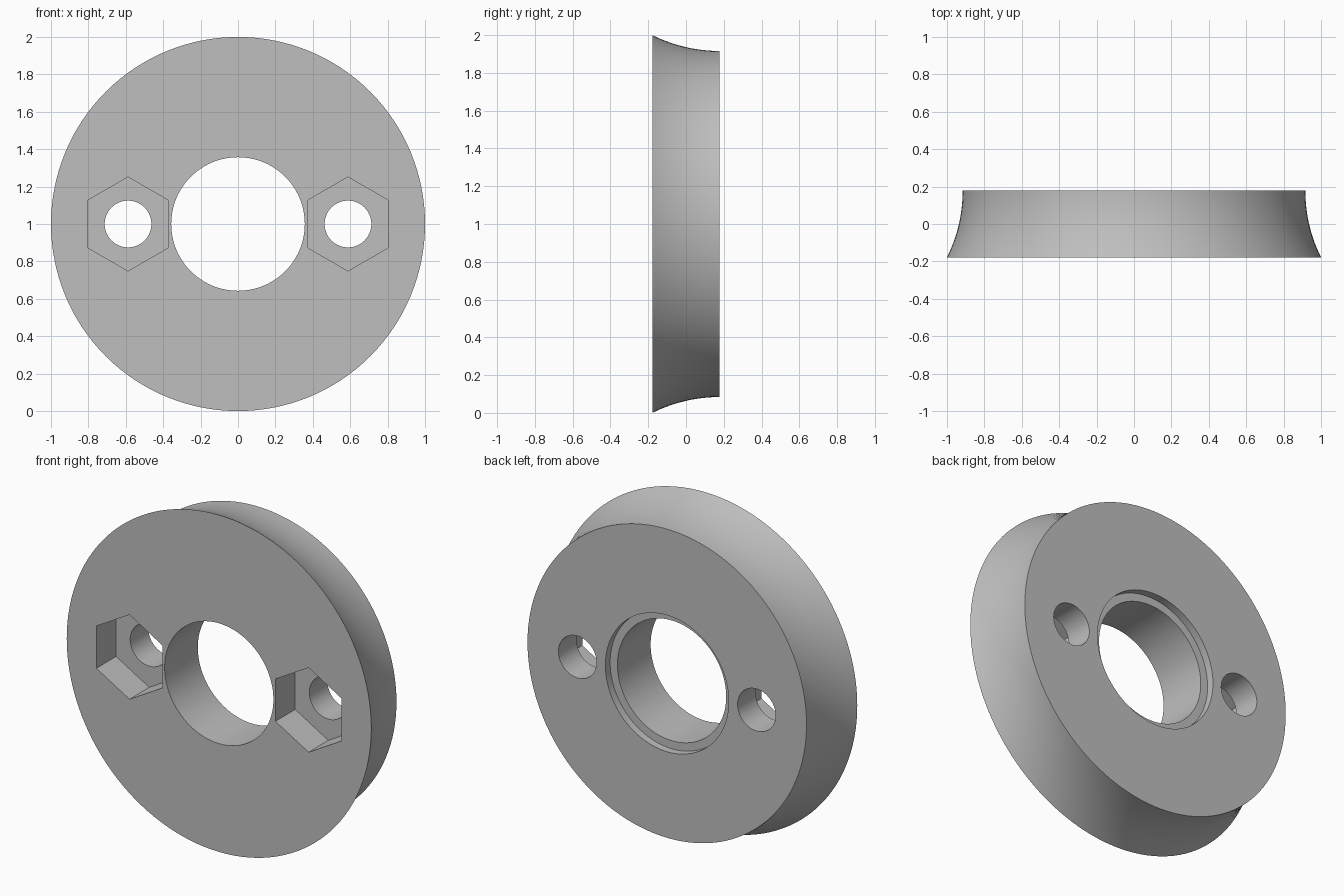
import bpy, bmesh, math
from mathutils import Matrix, Vector

cube = bpy.data.objects.get("Cube")
if cube:
    bpy.data.objects.remove(cube, do_unlink=True)

SEGMENTS = 128
HALF = 0.178            # half thickness
RIM, NECK = 1.0, 0.916  # outer radius at front and back
BORE, RECESS = 0.357, 0.405
BOLT_X = 0.588

grey = bpy.data.materials.new("plain grey")
grey.use_nodes = True
colour = (0.52, 0.52, 0.52, 1)
grey.diffuse_color = colour
grey.node_tree.nodes["Principled BSDF"].inputs["Base Color"].default_value = colour


def add_object(name, bm):
    bmesh.ops.recalc_face_normals(bm, faces=bm.faces)
    mesh = bpy.data.meshes.new(name)
    bm.to_mesh(mesh)
    bm.free()
    mesh.materials.append(grey)
    obj = bpy.data.objects.new(name, mesh)
    bpy.context.collection.objects.link(obj)
    return obj


def lathe(name, profile):
    """Revolve a closed (radius, y) profile about the y axis."""
    bm = bmesh.new()
    rings = []
    for i in range(SEGMENTS):
        a = 2 * math.pi * i / SEGMENTS
        rings.append([bm.verts.new((r * math.cos(a), y, 1 + r * math.sin(a)))
                      for r, y in profile])
    n = len(profile)
    for i, ring in enumerate(rings):
        after = rings[(i + 1) % SEGMENTS]
        for j in range(n):
            k = (j + 1) % n
            bm.faces.new((ring[j], ring[k], after[k], after[j]))
    return add_object(name, bm)


def prism(name, x, radius, sides, y0, y1):
    """Prism along y with one corner pointing up."""
    bm = bmesh.new()
    ring = []
    for i in range(sides):
        a = math.pi / 2 + 2 * math.pi * i / sides
        ring.append(bm.verts.new((x + radius * math.cos(a), y0, 1 + radius * math.sin(a))))
    base = bm.faces.new(ring)
    grown = bmesh.ops.extrude_face_region(bm, geom=[base], use_keep_orig=True)["geom"]
    top = [v for v in grown if isinstance(v, bmesh.types.BMVert)]
    bmesh.ops.translate(bm, verts=top, vec=(0, y1 - y0, 0))
    obj = add_object(name, bm)
    obj.hide_render = True
    return obj


# Concave outer wall, running parallel to the axis at the back
depth, flare = 2 * HALF, RIM - NECK
arc = (depth ** 2 + flare ** 2) / (2 * flare)
STEPS = 16
sweep = math.asin(depth / arc)
wall = []
for i in range(STEPS + 1):
    t = sweep * (1 - i / STEPS)
    wall.append((NECK + arc * (1 - math.cos(t)), HALF - arc * math.sin(t)))

# Disc with through bore and shallow recess at the back
ledge = HALF - 0.045
disc = lathe("grooved_disc", wall + [(RECESS, HALF), (RECESS, ledge),
                                     (BORE, ledge), (BORE, -HALF)])

# Hexagonal nut pockets and bolt holes on both sides
cutters = []
for side, x in (("left", BOLT_X), ("right", -BOLT_X)):
    cutters.append(prism(side + "_nut_pocket", x, 0.251, 6, -HALF - 0.1, -HALF + 0.185))
    cutters.append(prism(side + "_bolt_hole", x, 0.125, 64, -HALF - 0.2, HALF + 0.2))

bpy.ops.object.select_all(action="DESELECT")
disc.select_set(True)
bpy.context.view_layer.objects.active = disc
for cutter in cutters:
    mod = disc.modifiers.new(cutter.name, "BOOLEAN")
    mod.operation = "DIFFERENCE"
    mod.solver = "EXACT"
    mod.object = cutter
    bpy.ops.object.modifier_apply(modifier=mod.name)
for cutter in cutters:
    bpy.data.objects.remove(cutter, do_unlink=True)

bpy.ops.object.shade_smooth_by_angle(angle=math.radians(25))
